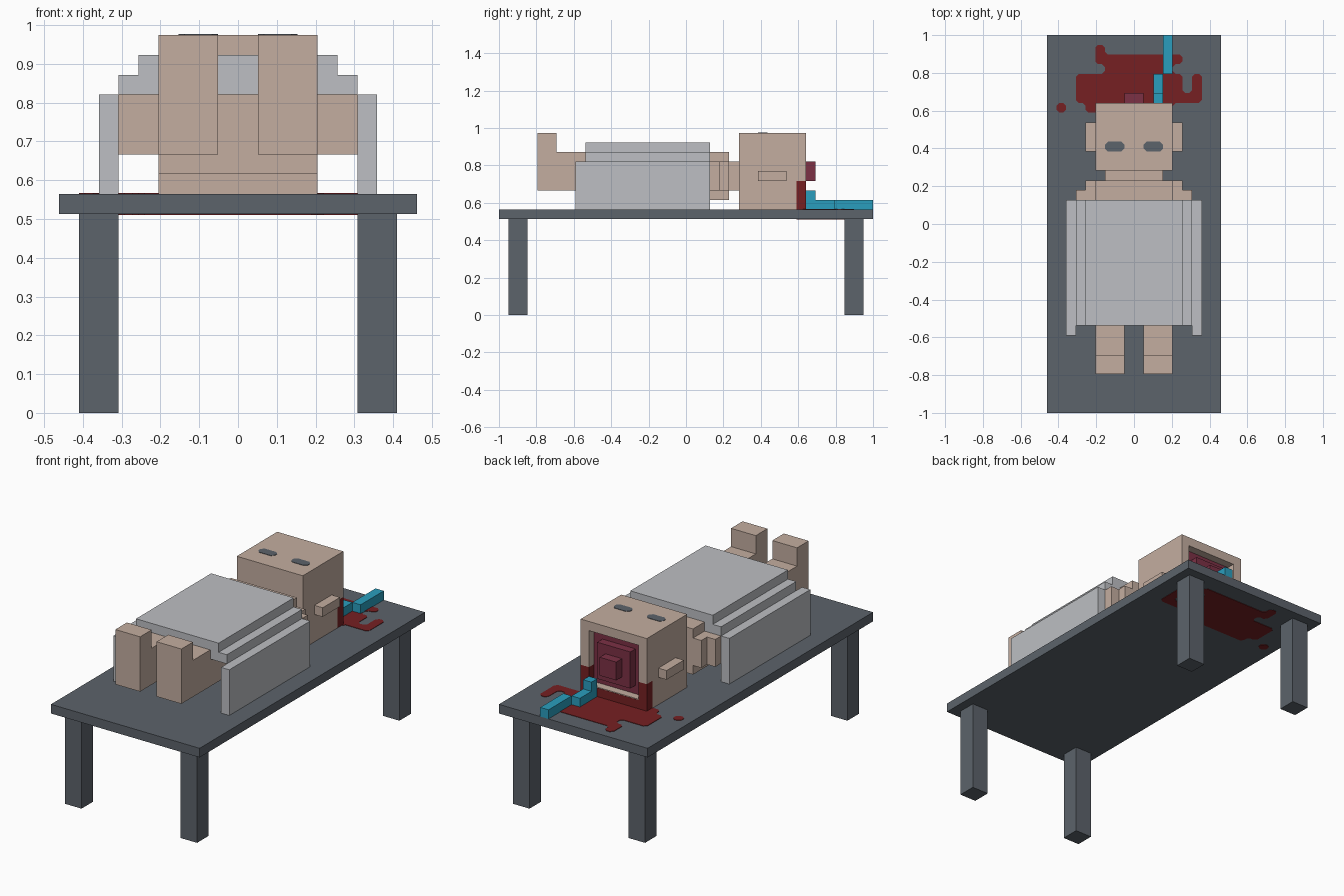
import bpy, bmesh

cube = bpy.data.objects.get("Cube")
if cube:
    bpy.data.objects.remove(cube, do_unlink=True)

U = 2 / 39          # one block
Y0 = 19.5           # block rows are counted from the foot end of the table


def material(name, rgb):
    lin = [(c / 255 / 12.92) if c < 11 else ((c / 255 + 0.055) / 1.055) ** 2.4 for c in rgb]
    m = bpy.data.materials.new(name)
    m.use_nodes = True
    m.diffuse_color = (*lin, 1)
    m.node_tree.nodes["Principled BSDF"].inputs["Base Color"].default_value = (*lin, 1)
    return m


SLATE = material("slate grey", (92, 99, 107))
SKIN = material("skin", (196, 174, 160))
SHEET = material("pale grey cloth", (189, 191, 195))
BLOOD = material("dark red", (118, 32, 34))
BRAIN = material("crimson", (124, 49, 69))
CYAN = material("cyan", (42, 158, 190))


def finish(name, bm, mat):
    bmesh.ops.recalc_face_normals(bm, faces=bm.faces)
    me = bpy.data.meshes.new(name)
    bm.to_mesh(me)
    bm.free()
    me.materials.append(mat)
    ob = bpy.data.objects.new(name, me)
    bpy.context.collection.objects.link(ob)
    return ob


def blocks(name, mat, *boxes):
    """Boxes given as x0, x1, row0, row1, z0, z1 in block units."""
    bm = bmesh.new()
    for x0, x1, y0, y1, z0, z1 in boxes:
        for v in bmesh.ops.create_cube(bm, size=1)["verts"]:
            v.co = ((x1 if v.co.x > 0 else x0) * U,
                    ((y1 if v.co.y > 0 else y0) - Y0) * U,
                    (z1 if v.co.z > 0 else z0) * U)
    return finish(name, bm, mat)


def patch(name, mat, runs, z0, z1, corner):
    """Flat shape from runs of cells (row, first column, last column), corners clipped."""
    bm = bmesh.new()
    for row, a, b in runs:
        for c in range(a, b + 1):
            bm.faces.new([bm.verts.new((x * U, (y - Y0) * U, z0 * U)) for x, y in
                          ((c, row), (c + 1, row), (c + 1, row + 1), (c, row + 1))])
    bmesh.ops.remove_doubles(bm, verts=bm.verts, dist=1e-4)
    bmesh.ops.dissolve_limit(bm, angle_limit=0.01, verts=bm.verts, edges=bm.edges)
    bmesh.ops.bevel(bm, geom=bm.verts[:], offset=corner * U, segments=1, affect='VERTICES')
    ext = bmesh.ops.extrude_face_region(bm, geom=bm.faces[:])["geom"]
    for v in ext:
        if isinstance(v, bmesh.types.BMVert):
            v.co.z = z1 * U
    return finish(name, bm, mat)


# Table
blocks("table_top", SLATE, (-9, 9, 0, 39, 10, 11))
for side, x in (("right", -8), ("left", 6)):
    for end, y in (("front", 1), ("back", 36)):
        blocks(f"table_leg_{end}_{side}", SLATE, (x, x + 2, y, y + 2, 0, 10))

# Stain soaking through the table top
patch("blood_stain", BLOOD,
      [(31, -8, -8), (31, -5, 3), (32, -6, 6), (33, -6, 4), (33, 6, 6),
       (34, -6, 4), (34, 6, 6), (35, -3, 3), (36, -4, 4), (37, -4, -4)],
      9.95, 11.05, 0.3)

# Head, open at the crown, with a stained lower rim
blocks("head", SKIN, (-4, 4, 25, 31, 11, 19), (-4, 4, 31, 32, 18, 19),
       (-4, -3, 31, 32, 14, 18), (3, 4, 31, 32, 14, 18))
blocks("blood_rim", BLOOD, (-4, -3, 31, 32, 11, 14), (3, 4, 31, 32, 11, 14),
       (-3, 3, 31, 32, 11, 12))
blocks("cavity_floor", SKIN, (-3, 3, 31, 31.98, 12, 12.08))
blocks("brain", BRAIN, (-3, 3, 30.9, 31.1, 12.08, 18), (-2, 2, 31, 32, 13, 17),
       (-1, 1, 31, 33, 14, 16))
for side, ear, eye in (("right", -5, -3), ("left", 4, 1)):
    blocks(f"ear_{side}", SKIN, (ear, ear + 1, 27, 30, 14, 15))
    patch(f"eye_{side}", SLATE, [(27, eye, eye + 1)], 18.95, 19.04, 0.3)

# Body
blocks("neck", SKIN, (-3, 3, 23.5, 25.5, 13, 16))
blocks("torso", SKIN, (-4, 4, 13, 24, 12, 17))
for side, s in (("right", -1), ("left", 1)):
    def span(a, b):
        return (a, b) if s > 0 else (-b, -a)
    blocks(f"arm_{side}", SKIN, (*span(4, 5), 12, 24, 13, 16), (*span(5, 6), 12, 23, 13, 16))
    blocks(f"leg_{side}", SKIN, (*span(1, 4), 4, 14, 13, 17))
    blocks(f"foot_{side}", SKIN, (*span(1, 4), 4, 6, 13, 19))
    blocks(f"sheet_side_{side}", SHEET, (*span(6, 7), 8, 22, 11, 16))

# Covering sheet
blocks("sheet_top", SHEET, (-6, 6, 9, 22, 16, 17), (-5, 5, 9, 22, 17, 18))

# Tool lying behind the head
blocks("cyan_tool", CYAN, (2, 3, 32, 33, 11, 13), (2, 3, 32, 35, 11, 12), (3, 4, 35, 39, 11, 12))
